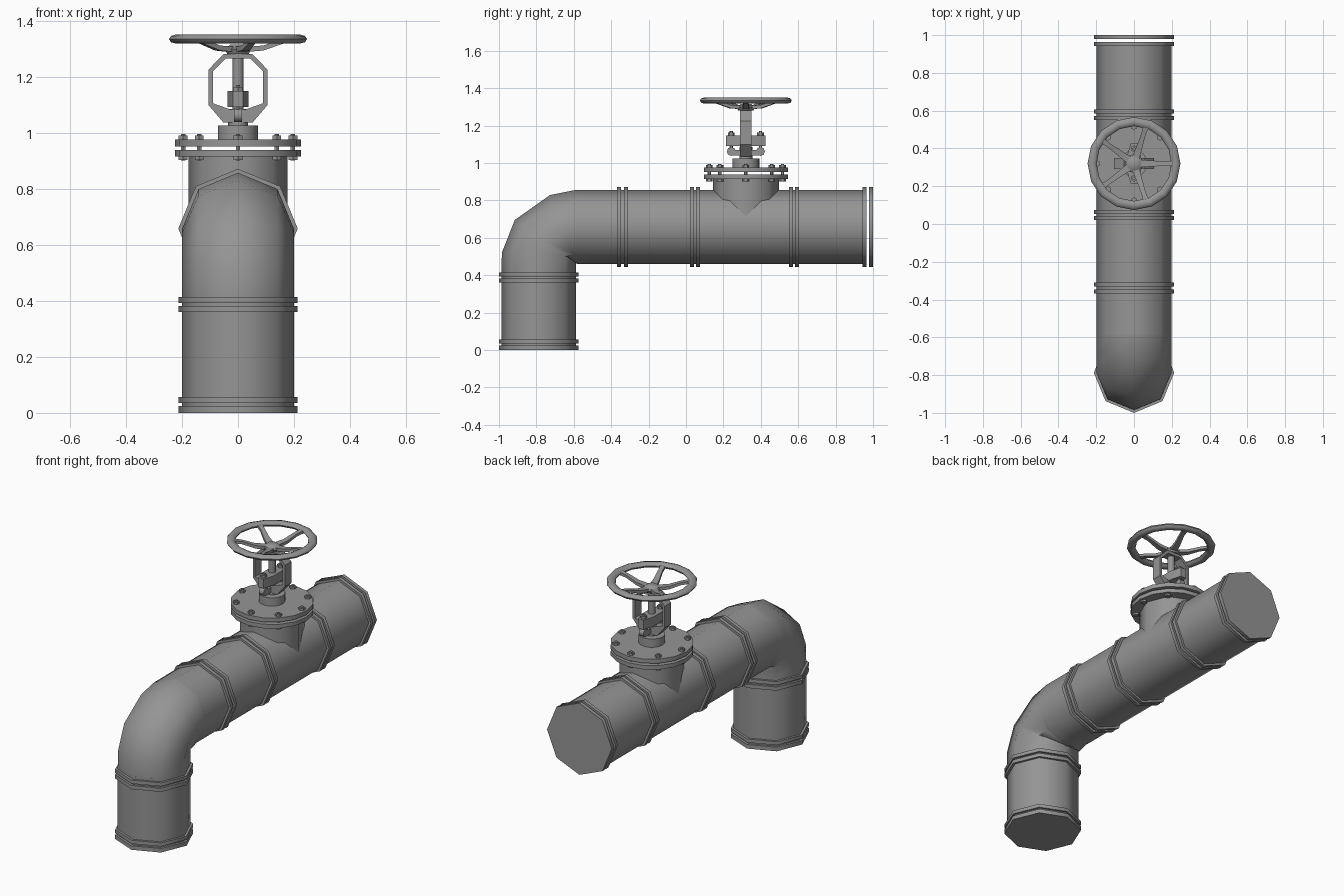
import bpy, bmesh, math
from math import sin, cos, pi, radians
from mathutils import Matrix, Vector

cube = bpy.data.objects.get("Cube")
if cube:
    bpy.data.objects.remove(cube, do_unlink=True)

metal = bpy.data.materials.new("grey metal")
metal.use_nodes = True
GREY = (0.3, 0.3, 0.3, 1)
metal.diffuse_color = GREY
metal.node_tree.nodes["Principled BSDF"].inputs["Base Color"].default_value = GREY

PIPE_R, RIM_R = 0.199, 0.213
LEG_Y, RUN_Z = -0.787, 0.658      # axes of the upright and level pipes
VALVE_Y = 0.32


def finish(name, bm, angle=50):
    bmesh.ops.recalc_face_normals(bm, faces=bm.faces)
    me = bpy.data.meshes.new(name)
    bm.to_mesh(me)
    bm.free()
    me.materials.append(metal)
    ob = bpy.data.objects.new(name, me)
    bpy.context.collection.objects.link(ob)
    bpy.ops.object.select_all(action='DESELECT')
    ob.select_set(True)
    bpy.context.view_layer.objects.active = ob
    bpy.ops.object.shade_smooth_by_angle(angle=radians(angle))
    return ob


def add_cyl(bm, r, a, b, sides, x=0, y=0, r_top=None):
    """Upright cylinder from height a to b."""
    bmesh.ops.create_cone(bm, cap_ends=True, segments=sides, radius1=r,
                          radius2=r if r_top is None else r_top, depth=b - a,
                          matrix=Matrix.Translation((x, y, (a + b) / 2)))


def cyl(name, r, a, b, sides, y=VALVE_Y, angle=50):
    bm = bmesh.new()
    add_cyl(bm, r, a, b, sides, 0, y)
    return finish(name, bm, angle)


def level_cyl(name, r, a, b):
    """Octagonal cylinder along y from a to b."""
    bm = bmesh.new()
    add_cyl(bm, r, a, b, 8)
    bm.transform(Matrix.Translation((0, 0, RUN_Z)) @ Matrix.Rotation(-pi / 2, 4, 'X'))
    return finish(name, bm)


def loft(bm, rings, closed=False):
    """Join rings of points with quads, capping open ends."""
    vs = [[bm.verts.new(p) for p in ring] for ring in rings]
    n = len(vs[0])
    pairs = list(zip(vs, vs[1:])) + ([(vs[-1], vs[0])] if closed else [])
    for r0, r1 in pairs:
        for i in range(n):
            j = (i + 1) % n
            bm.faces.new((r0[i], r0[j], r1[j], r1[i]))
    if not closed:
        bm.faces.new(vs[0])
        bm.faces.new(vs[-1])


# Straight pipes
cyl("upright_pipe", PIPE_R, 0.01, 0.43, 8, LEG_Y)
level_cyl("level_pipe", PIPE_R, -0.585, 0.955)

# Elbow: octagonal rings turning about the inside corner
bm = bmesh.new()
rings = []
for y, z, deg in ((LEG_Y, 0.42, 0), (-0.786, 0.51, 3), (-0.752, 0.582, 35),
                  (-0.653, 0.644, 68), (-0.585, RUN_Z, 90), (-0.5, RUN_Z, 90)):
    t = radians(deg)
    out = Vector((0, -cos(t), sin(t)))
    rings.append([Vector((0, y, z)) + PIPE_R * (out * cos(k * pi / 4) + Vector((sin(k * pi / 4), 0, 0)))
                  for k in range(8)])
loft(bm, rings)
finish("elbow", bm)

# Paired rims at every joint
for i, (a, b) in enumerate(((0, 0.024), (0.036, 0.057), (0.36, 0.382), (0.393, 0.414))):
    cyl(f"upright_rim_{i + 1}", RIM_R, a, b, 8, LEG_Y)
for i, a in enumerate((-0.369, -0.331, 0.021, 0.053, 0.551, 0.584, 0.943, 0.979)):
    level_cyl(f"level_rim_{i + 1}", RIM_R, a, a + 0.021)

# Valve neck, flanges and bonnet
cyl("valve_neck", 0.176, 0.66, 0.925, 8)
cyl("lower_flange", 0.225, 0.914, 0.938, 16)
cyl("upper_flange", 0.225, 0.951, 0.976, 16)
cyl("bonnet", 0.072, 0.97, 1.025, 16)

# Flange bolts with hexagonal heads and nuts
bm = bmesh.new()
for k in range(8):
    x, y = 0.196 * cos(k * pi / 4), VALVE_Y + 0.196 * sin(k * pi / 4)
    add_cyl(bm, 0.009, 0.9, 0.995, 6, x, y)
    add_cyl(bm, 0.018, 0.974, 0.989, 6, x, y)
    add_cyl(bm, 0.018, 0.902, 0.916, 6, x, y)
finish("flange_bolts", bm)

# Stem
cyl("stem", 0.02, 1.0, 1.3, 8)

# Gland plate: narrow block with a round middle
bm = bmesh.new()
outline = [(0.018, -0.105), (0.037, -0.04), (0.037, 0.04), (0.018, 0.105)]
outline += [(-x, y) for x, y in reversed(outline)]
loft(bm, [[(x, VALVE_Y + y, z) for x, y in outline] for z in (1.092, 1.148)])
finish("gland_plate", bm, 30)

# Gland bolts
bm = bmesh.new()
for s in (-1, 1):
    y = VALVE_Y + s * 0.078
    add_cyl(bm, 0.009, 1.05, 1.17, 6, 0, y)
    add_cyl(bm, 0.018, 1.148, 1.162, 6, 0, y)
    bmesh.ops.create_cone(bm, cap_ends=True, segments=8, radius1=0.024, radius2=0.024, depth=0.03,
                          matrix=Matrix.Translation((0, y, 1.062)) @ Matrix.Rotation(pi / 2, 4, 'Y'))
    bmesh.ops.create_cube(bm, size=1, matrix=Matrix.Translation((0, VALVE_Y + s * 0.045, 1.055))
                          @ Matrix.Diagonal((0.03, 0.06, 0.03, 1)))
finish("gland_bolts", bm)

# Yoke: flat loop standing around the stem
bm = bmesh.new()
outer = [(0.052, 1.28), (0.105, 1.225), (0.105, 1.098), (0.052, 1.036)]
inner = [(0.045, 1.264), (0.09, 1.218), (0.09, 1.105), (0.025, 1.082)]
outer += [(-x, z) for x, z in reversed(outer)]
inner += [(-x, z) for x, z in reversed(inner)]
loft(bm, [[(ox, VALVE_Y - 0.03, oz), (ox, VALVE_Y + 0.03, oz),
           (ix, VALVE_Y + 0.03, iz), (ix, VALVE_Y - 0.03, iz)]
          for (ox, oz), (ix, iz) in zip(outer, inner)], closed=True)
finish("yoke", bm, 30)
cyl("yoke_foot", 0.035, 1.02, 1.085, 8)

# Handwheel rim
bm = bmesh.new()
rings = []
for k in range(16):
    a = 2 * pi * k / 16
    rings.append([((0.222 + 0.024 * cos(t)) * cos(a), VALVE_Y + (0.222 + 0.024 * cos(t)) * sin(a),
                   1.334 + 0.016 * sin(t)) for t in (pi * j / 4 for j in range(8))])
loft(bm, rings, closed=True)
finish("wheel_rim", bm, 60)

# Handwheel hub
bm = bmesh.new()
add_cyl(bm, 0.04, 1.28, 1.298, 10, 0, VALVE_Y, 0.05)
add_cyl(bm, 0.05, 1.298, 1.315, 10, 0, VALVE_Y, 0.028)
finish("wheel_hub", bm)

# Handwheel spokes: dished and tapering outwards
bm = bmesh.new()
for k in range(5):
    turn = Matrix.Translation((0, VALVE_Y, 0)) @ Matrix.Rotation(2 * pi * k / 5, 4, 'Z')
    rings = []
    for r, z, w, h in ((0.03, 1.297, 0.02, 0.009), (0.09, 1.302, 0.016, 0.009),
                       (0.16, 1.325, 0.012, 0.008), (0.215, 1.334, 0.015, 0.008)):
        rings.append([turn @ Vector((r, sy * w, z + sz * h))
                      for sy, sz in ((-1, -1), (1, -1), (1, 1), (-1, 1))])
    loft(bm, rings)
finish("wheel_spokes", bm)
